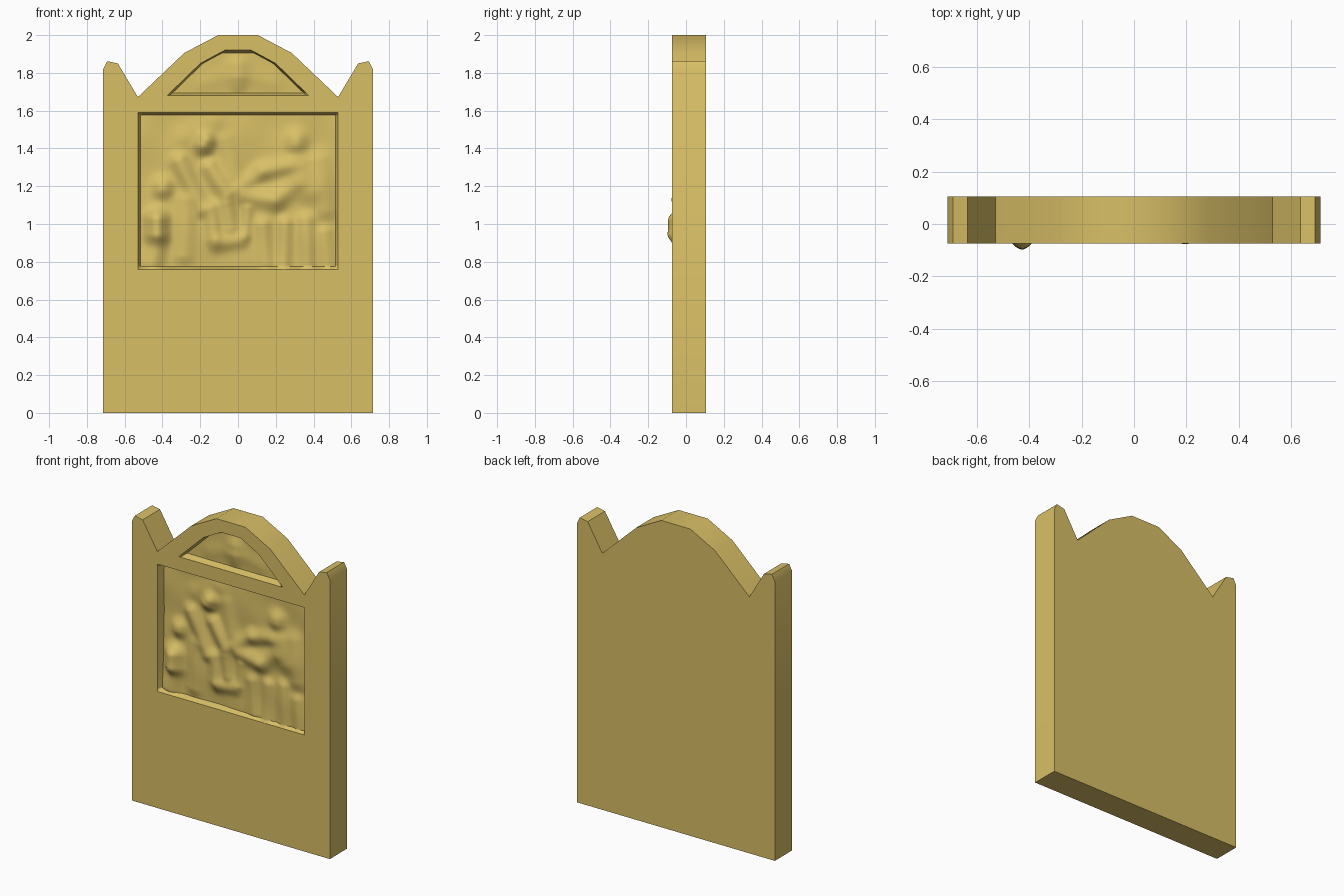
import bpy, bmesh, math
from mathutils import Vector

if "Cube" in bpy.data.objects:
    bpy.data.objects.remove(bpy.data.objects["Cube"])

FRONT, BACK = -0.074, 0.105
RECT = [(-0.53, 0.76), (0.53, 0.76), (0.53, 1.59), (-0.53, 1.59)]
ARCH = [(0.375, 1.68), (0.2, 1.85), (0.07, 1.92)]
HALF = [(0.714, 0), (0.714, 1.82), (0.692, 1.862), (0.636, 1.85),
        (0.53, 1.672), (0.285, 1.905), (0.105, 2.0)]

# warm sandstone colour for every part
stone = bpy.data.materials.new("sandstone")
stone.diffuse_color = (0.69, 0.52, 0.132, 1)
stone.use_nodes = True
stone.node_tree.nodes["Principled BSDF"].inputs["Base Color"].default_value = stone.diffuse_color


def mirrored(half):
    return half + [(-x, z) for x, z in reversed(half)]


def finish(name, bm, angle):
    bmesh.ops.recalc_face_normals(bm, faces=bm.faces)
    mesh = bpy.data.meshes.new(name)
    bm.to_mesh(mesh)
    bm.free()
    mesh.materials.append(stone)
    ob = bpy.data.objects.new(name, mesh)
    bpy.context.collection.objects.link(ob)
    bpy.ops.object.select_all(action='DESELECT')
    ob.select_set(True)
    bpy.context.view_layer.objects.active = ob
    bpy.ops.object.shade_smooth_by_angle(angle=math.radians(angle))
    return ob


def loop(bm, pts, y):
    vs = [bm.verts.new((x, y, z)) for x, z in pts]
    return vs, [bm.edges.new((a, b)) for a, b in zip(vs, vs[1:] + vs[:1])]


# headstone slab: profiled outline, front face with two openings
bm = bmesh.new()
outer, edges = loop(bm, mirrored(HALF), FRONT)
for hole in (RECT, mirrored(ARCH)):
    edges = edges + loop(bm, hole, FRONT)[1]
bmesh.ops.triangle_fill(bm, edges=edges, use_beauty=True, normal=(0, -1, 0))
back = [bm.verts.new((v.co.x, BACK, v.co.z)) for v in outer]
n = len(outer)
for i in range(n):
    j = (i + 1) % n
    bm.faces.new((outer[i], outer[j], back[j], back[i]))
bm.faces.new(back)
finish("headstone_slab", bm, 30)


# carved relief: soft strokes (x1, z1, x2, z2, radius, height) over a sunken floor
def height(x, z, strokes):
    total = 0
    p = Vector((x, z))
    for x1, z1, x2, z2, r, h in strokes:
        a, d = Vector((x1, z1)), Vector((x2 - x1, z2 - z1))
        t = max(0, min(1, (p - a).dot(d) / max(d.length_squared, 1e-9)))
        dist = (p - a - d * t).length / r
        total += (h * math.exp(-dist ** 2 * 0.9)) ** 2
    return math.sqrt(total + 0.0001) - 0.01


def relief_panel(name, z0, z1, width, strokes, floor, cols, rows, inset=0.014):
    bm = bmesh.new()
    grid = []
    zs = [z0] + [z0 + inset + (z1 - z0 - 2 * inset) * i / rows for i in range(rows + 1)] + [z1]
    for r, z in enumerate(zs):
        w = width(z)
        xs = [-w] + [(w - inset) * (2 * i / cols - 1) for i in range(cols + 1)] + [w]
        row = []
        for c, x in enumerate(xs):
            rim = r in (0, len(zs) - 1) or c in (0, len(xs) - 1)
            y = FRONT if rim else floor(x, z) - height(x, z, strokes)
            row.append(bm.verts.new((x, y, z)))
        grid.append(row)
    for lo, hi in zip(grid, grid[1:]):
        for i in range(len(lo) - 1):
            bm.faces.new((lo[i], lo[i + 1], hi[i + 1], hi[i]))
    return finish(name, bm, 50)


LEFT_FIGURES = [
    (-0.18, 1.42, -0.17, 1.44, 0.055, 0.060), (-0.13, 1.53, -0.28, 1.46, 0.07, 0.020),
    (-0.40, 1.19, -0.40, 1.20, 0.055, 0.042), (-0.43, 1.02, -0.43, 0.95, 0.06, 0.070),
    (-0.42, 0.92, -0.45, 0.79, 0.06, 0.036), (-0.31, 1.33, -0.19, 1.08, 0.05, 0.036),
    (-0.15, 1.30, -0.06, 1.16, 0.05, 0.036), (-0.27, 1.12, -0.29, 0.84, 0.06, 0.030),
    (-0.14, 1.08, -0.12, 0.93, 0.05, 0.036), (-0.11, 0.90, 0.01, 0.92, 0.05, 0.034),
    (-0.06, 1.10, -0.04, 0.98, 0.05, 0.034), (-0.07, 1.44, -0.02, 1.26, 0.06, 0.022)]
RIGHT_FIGURES = [
    (0.31, 1.43, 0.31, 1.44, 0.062, 0.042), (0.33, 1.30, 0.38, 1.18, 0.08, 0.036),
    (0.00, 1.19, 0.13, 1.28, 0.05, 0.028), (0.13, 1.28, 0.27, 1.31, 0.05, 0.030),
    (0.04, 1.15, 0.20, 1.13, 0.055, 0.034), (0.20, 1.13, 0.31, 1.21, 0.06, 0.034),
    (0.43, 1.33, 0.46, 1.08, 0.07, 0.028), (0.13, 0.99, 0.15, 0.79, 0.05, 0.028),
    (0.25, 1.00, 0.24, 0.78, 0.045, 0.032), (0.36, 1.02, 0.37, 0.78, 0.05, 0.030),
    (0.46, 0.95, 0.47, 0.78, 0.05, 0.027), (0.05, 1.08, 0.04, 0.94, 0.035, 0.024)]


# panel floor rises slightly toward the lower right, with a weathered unevenness
def worn_floor(x, z):
    ripple = math.sin(17 * x + 5 * z) * math.sin(14 * z - 6 * x)
    return -0.033 - 0.012 * x + 0.014 * (z - 1.17) - 0.005 * ripple


relief_panel("scene_relief", 0.76, 1.59, lambda z: 0.53,
             LEFT_FIGURES + RIGHT_FIGURES, worn_floor, 120, 96)


# small arched relief under the crest: a worn rounded head
def arch_width(z):
    for (xa, za), (xb, zb) in zip(ARCH, ARCH[1:]):
        if z <= zb:
            return xa + (xb - xa) * (z - za) / (zb - za)
    return ARCH[-1][0]


CREST = [(0, 1.83, 0, 1.79, 0.065, 0.028), (0, 1.77, 0, 1.74, 0.05, 0.018)]
for s in (-1, 1):
    CREST += [(0.07 * s, 1.78, 0.18 * s, 1.75, 0.06, 0.012)]
relief_panel("crest_relief", 1.68, 1.92, arch_width, CREST,
             lambda x, z: -0.03, 60, 36)
